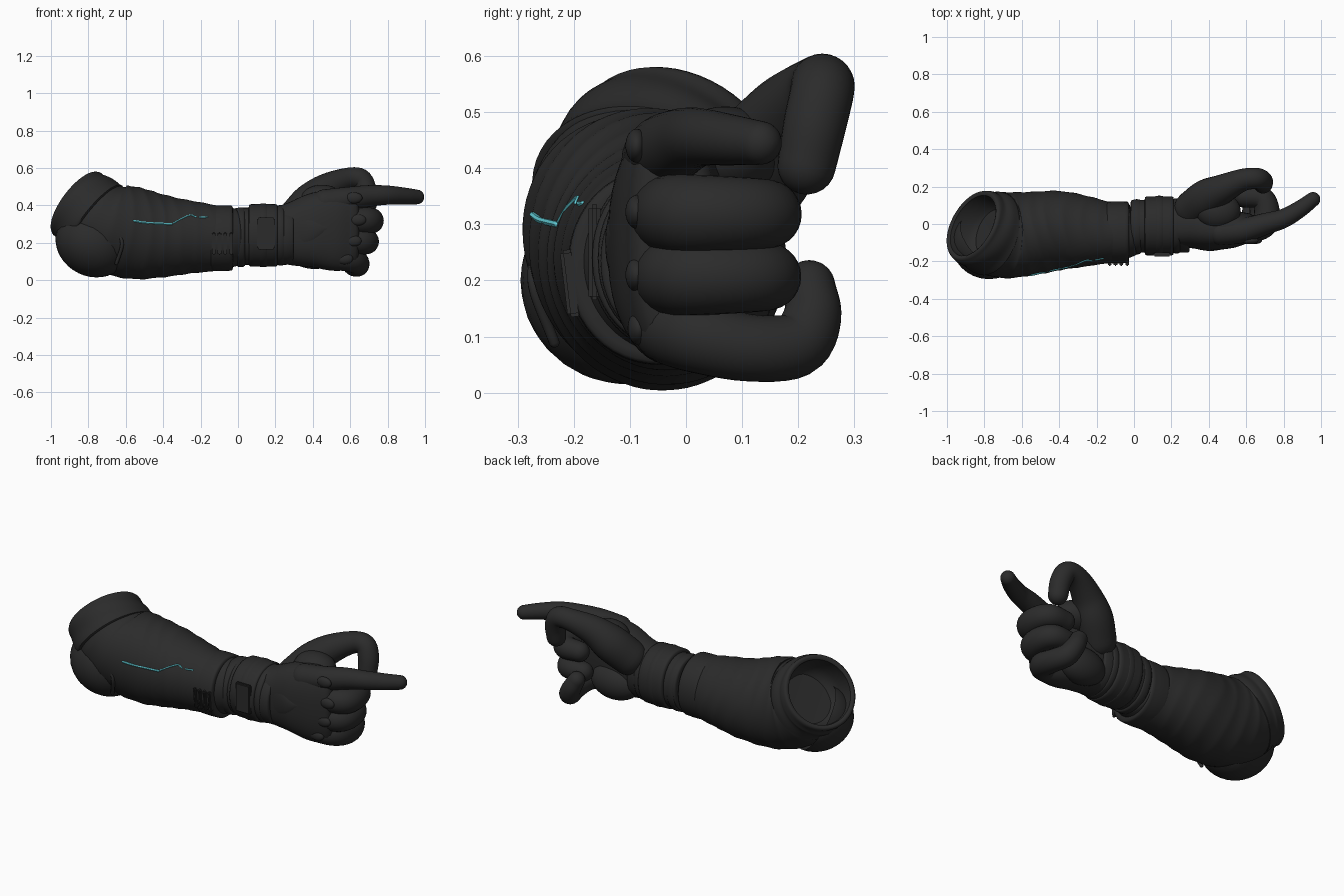
import bpy, bmesh, math
from mathutils import Vector
from mathutils.bvhtree import BVHTree

cube = bpy.data.objects.get("Cube")
if cube:
    bpy.data.objects.remove(cube, do_unlink=True)


def material(name, rgb):
    m = bpy.data.materials.new(name)
    m.use_nodes = True
    m.diffuse_color = (*rgb, 1)
    bsdf = m.node_tree.nodes["Principled BSDF"]
    bsdf.inputs["Base Color"].default_value = (*rgb, 1)
    bsdf.inputs["Roughness"].default_value = 0.8
    return m


CLOTH = material("charcoal_cloth", (0.024, 0.024, 0.024))
CYAN = material("cyan_thread", (0.13, 0.65, 0.72))


def finish(name, bm, mat, angle=50):
    bmesh.ops.recalc_face_normals(bm, faces=bm.faces)
    me = bpy.data.meshes.new(name)
    bm.to_mesh(me)
    bm.free()
    me.materials.append(mat)
    ob = bpy.data.objects.new(name, me)
    bpy.context.collection.objects.link(ob)
    bpy.ops.object.select_all(action='DESELECT')
    bpy.context.view_layer.objects.active = ob
    ob.select_set(True)
    bpy.ops.object.shade_smooth_by_angle(angle=math.radians(angle))
    return ob


def spline(pts, steps):
    """Catmull-Rom through tuples of any length."""
    p = [Vector(q) for q in pts]
    p = [2 * p[0] - p[1]] + p + [2 * p[-1] - p[-2]]
    out = []
    for i in range(1, len(p) - 2):
        a, b, c, d = p[i - 1:i + 3]
        for k in range(steps):
            t = k / steps
            out.append(0.5 * (2 * b + (c - a) * t + (2 * a - 5 * b + 4 * c - d) * t * t
                              + (3 * b - a - 3 * c + d) * t ** 3))
    return out + [p[-2]]


def dome(r, n=6):
    return [(r * math.sin(t), max(math.cos(t), 0.04))
            for t in (math.pi / 2 * k / n for k in range(1, n + 1))]


def tube(name, pts, start, end, mat=CLOTH, segs=28, steps=6, power=2.0, ripple=None):
    """Sweep an oval along (x, y, z, width, height) points; start and end
    list (offset outward, scale) rings that close each end."""
    path = spline([(*q, q[3]) if len(q) == 4 else q for q in pts], steps)
    centres = [Vector(q[:3]) for q in path]
    last = len(path) - 1
    up = Vector((0, 0, 1))
    rings = []
    for i, q in enumerate(path):
        tan = (centres[min(i + 1, last)] - centres[max(i - 1, 0)]).normalized()
        up = (up - tan * up.dot(tan)).normalized()
        side = up.cross(tan)
        ring = []
        for k in range(segs):
            a = 2 * math.pi * k / segs
            c, s = math.cos(a), math.sin(a)
            f = 1 + (ripple(i / last, a) if ripple else 0)
            ring.append(centres[i]
                        + side * (q[3] * f * math.copysign(abs(c) ** (2 / power), c))
                        + up * (q[4] * f * math.copysign(abs(s) ** (2 / power), s)))
        caps = start if i == 0 else end if i == last else []
        sign = -1 if i == 0 else 1
        extra = [[centres[i] + tan * sign * off + (v - centres[i]) * sc for v in ring]
                 for off, sc in caps]
        rings += extra[::-1] + [ring] if i == 0 else [ring] + extra
    bm = bmesh.new()
    vs = [[bm.verts.new(v) for v in r] for r in rings]
    for r0, r1 in zip(vs, vs[1:]):
        for k in range(segs):
            j = (k + 1) % segs
            bm.faces.new((r0[k], r0[j], r1[j], r1[k]))
    bm.faces.new(vs[0])
    bm.faces.new(vs[-1])
    return finish(name, bm, mat)


def ellipsoid(name, loc, size, tilt=0, keep=None):
    """Squashed ball; keep leaves only the half facing that direction."""
    bm = bmesh.new()
    bmesh.ops.create_uvsphere(bm, u_segments=32, v_segments=20, radius=1)
    if keep:
        bmesh.ops.bisect_plane(bm, geom=bm.verts[:] + bm.edges[:] + bm.faces[:],
                               plane_co=(0, 0, 0), plane_no=keep, clear_inner=True)
    ob = finish(name, bm, CLOTH)
    ob.location, ob.scale, ob.rotation_euler = loc, size, (0, tilt, 0)
    return ob


def box(name, loc, size, rot=(0, 0, 0)):
    bm = bmesh.new()
    bmesh.ops.create_cube(bm, size=1)
    bmesh.ops.scale(bm, vec=size, verts=bm.verts)
    bmesh.ops.bevel(bm, geom=bm.edges[:], offset=min(size) * 0.3, segments=2, affect='EDGES')
    ob = finish(name, bm, CLOTH)
    ob.location, ob.rotation_euler = loc, rot
    return ob


# Sleeve: bent at the elbow, hollow at the upper end, with diagonal folds
def folds(t, a):
    wave = math.sin(34 * t + 1.6 * math.sin(a + 0.5) + 0.8 * math.sin(2 * a))
    bulk = math.sin(13 * t + 2 * a)
    return (0.018 * (1 - abs(wave)) + 0.012 * bulk) * math.sin(math.pi * t)


sleeve = tube("sleeve", [(-0.85, -0.015, 0.4, 0.195, 0.2), (-0.785, -0.045, 0.35, 0.212, 0.215),
                         (-0.69, -0.06, 0.285, 0.228, 0.237), (-0.55, -0.05, 0.25, 0.222, 0.242),
                         (-0.4, -0.035, 0.235, 0.208, 0.222), (-0.25, -0.04, 0.23, 0.185, 0.195),
                         (-0.12, -0.045, 0.225, 0.16, 0.175), (-0.01, -0.025, 0.23, 0.14, 0.155)],
              [(-0.1, 0.9), (-0.18, 0.7), (-0.22, 0.3)], [(0.01, 0.9)],
              segs=72, steps=14, ripple=folds)

# Rolled collar around the hollow sleeve opening
SOFT = [(0.006, 0.97), (0.008, 0.9)]
tube("collar", [(-0.858, -0.01, 0.406, 0.205, 0.208), (-0.815, -0.032, 0.374, 0.217, 0.217),
                (-0.76, -0.052, 0.33, 0.228, 0.228)],
     [(0.01, 0.97), (0.012, 0.92), (0.004, 0.86), (-0.1, 0.8), (-0.15, 0.62), (-0.17, 0.3)],
     SOFT, segs=56, ripple=lambda t, a: 0.014 * math.sin(9 * t + 2 * a))

# Elbow pad shell on the outside of the bend
ellipsoid("elbow_pad", (-0.775, -0.105, 0.2), (0.205, 0.19, 0.18), 0.45, (-0.4, -0.6, -0.7))
tube("elbow_pad_seam", [(-0.64, -0.266, 0.26, 0.01), (-0.62, -0.272, 0.19, 0.01),
                        (-0.65, -0.235, 0.09, 0.01)], dome(0.01, 3), dome(0.01, 3), segs=8)

# Straps and glove cuff bands: x start, x end, y, z, half width, half height
BANDS = {
    "sleeve_strap": (-0.14, -0.035, -0.045, 0.225, 0.164, 0.174),
    "glove_cuff": (-0.01, 0.29, -0.012, 0.235, 0.14, 0.152),
    "cuff_edge": (0.0, 0.03, -0.015, 0.23, 0.146, 0.158),
    "wrist_strap": (0.065, 0.205, -0.01, 0.24, 0.157, 0.166),
    "wrist_strap_ridge": (0.12, 0.15, -0.01, 0.24, 0.16, 0.169),
    "cuff_hem": (0.215, 0.24, -0.01, 0.24, 0.146, 0.16),
}
for name, (x0, x1, y, z, w, h) in BANDS.items():
    tube(name, [(x0, y, z, w, h), ((x0 + x1) / 2, y, z, w * 1.01, h * 1.01), (x1, y, z, w, h)],
         SOFT, SOFT, segs=48, steps=4, power=2.1)

# Fasteners on the straps
for i in range(4):
    box(f"strap_clip_{i + 1}", (-0.13 + 0.031 * i, -0.205, 0.195), (0.019, 0.026, 0.12),
        (0.12, 0, 0))
box("wrist_buckle", (0.15, -0.163, 0.25), (0.095, 0.022, 0.17))

# Palm and padded back of the hand
tube("palm", [(0.23, -0.01, 0.24, 0.118, 0.155), (0.32, -0.01, 0.25, 0.12, 0.178),
              (0.42, -0.018, 0.265, 0.122, 0.204), (0.52, -0.025, 0.268, 0.105, 0.218),
              (0.6, -0.022, 0.268, 0.082, 0.212)],
     [(0.01, 0.9)], [(0.025, 0.94), (0.04, 0.8), (0.046, 0.6)], segs=48, power=2.4)
ellipsoid("palm_heel", (0.41, 0.06, 0.16), (0.15, 0.09, 0.1))
ellipsoid("thumb_web", (0.45, 0.07, 0.425), (0.12, 0.1, 0.085))
tube("hand_back_panel", [(0.3, -0.104, 0.26, 0.022, 0.1), (0.4, -0.122, 0.27, 0.022, 0.07),
                         (0.48, -0.115, 0.28, 0.02, 0.02)], SOFT, SOFT, segs=24)

# Thumb arching over toward the pointing finger
tube("thumb", [(0.31, 0.08, 0.335, 0.098), (0.39, 0.14, 0.42, 0.1), (0.47, 0.185, 0.49, 0.08),
               (0.58, 0.235, 0.54, 0.06), (0.655, 0.243, 0.54, 0.057), (0.685, 0.23, 0.48, 0.056),
               (0.69, 0.215, 0.405, 0.052)], dome(0.09), dome(0.052))

# Pointing finger
tube("index_finger", [(0.46, -0.045, 0.415, 0.07), (0.58, -0.035, 0.432, 0.066),
                      (0.7, 0.0, 0.45, 0.058), (0.8, 0.03, 0.455, 0.051),
                      (0.89, 0.082, 0.45, 0.045), (0.957, 0.132, 0.445, 0.039)],
     dome(0.06), dome(0.039))

# Curled fingers
for name, z, dx, r in (("middle_finger", 0.318, 0, 0.071), ("ring_finger", 0.207, -0.025, 0.07)):
    tube(name, [(0.48 + dx, -0.04, z, r), (0.62 + dx, -0.028, z, r), (0.695 + dx, 0.0, z, r),
                (0.71 + dx, 0.075, z, r * 0.95), (0.68 + dx, 0.14, z, r * 0.88),
                (0.59 + dx, 0.145, z, r * 0.78)], dome(r), dome(r * 0.78))
tube("little_finger", [(0.46, -0.035, 0.125, 0.065), (0.57, -0.025, 0.115, 0.066),
                       (0.63, 0.02, 0.1, 0.065), (0.64, 0.11, 0.08, 0.06),
                       (0.615, 0.195, 0.085, 0.058), (0.585, 0.225, 0.135, 0.052),
                       (0.555, 0.22, 0.19, 0.046)], dome(0.06), dome(0.046))

# Low knuckle pads
for i, (x, y, z) in enumerate([(0.62, -0.088, 0.44), (0.64, -0.088, 0.322),
                               (0.615, -0.088, 0.21), (0.57, -0.084, 0.115)]):
    ellipsoid(f"knuckle_pad_{i + 1}", (x, y, z), (0.045, 0.02, 0.03))

# Broken bright thread lying on the outer side of the sleeve
tree = BVHTree.FromObject(sleeve, bpy.context.evaluated_depsgraph_get())
STRANDS = (
    (0.006, [(-0.555, 0.317), (-0.5, 0.308), (-0.42, 0.303), (-0.355, 0.3)]),
    (0.004, [(-0.345, 0.305), (-0.3, 0.33), (-0.255, 0.348), (-0.225, 0.338)]),
    (0.004, [(-0.205, 0.337), (-0.185, 0.336), (-0.165, 0.338)]),
)
for i, (r, line) in enumerate(STRANDS):
    hits = [tree.ray_cast(Vector((x, -1, z)), Vector((0, 1, 0)))[0] for x, z in line]
    tube(f"sleeve_thread_{i + 1}", [(*h, r) for h in hits], dome(r, 2), dome(r, 2),
         mat=CYAN, segs=6, steps=4)
